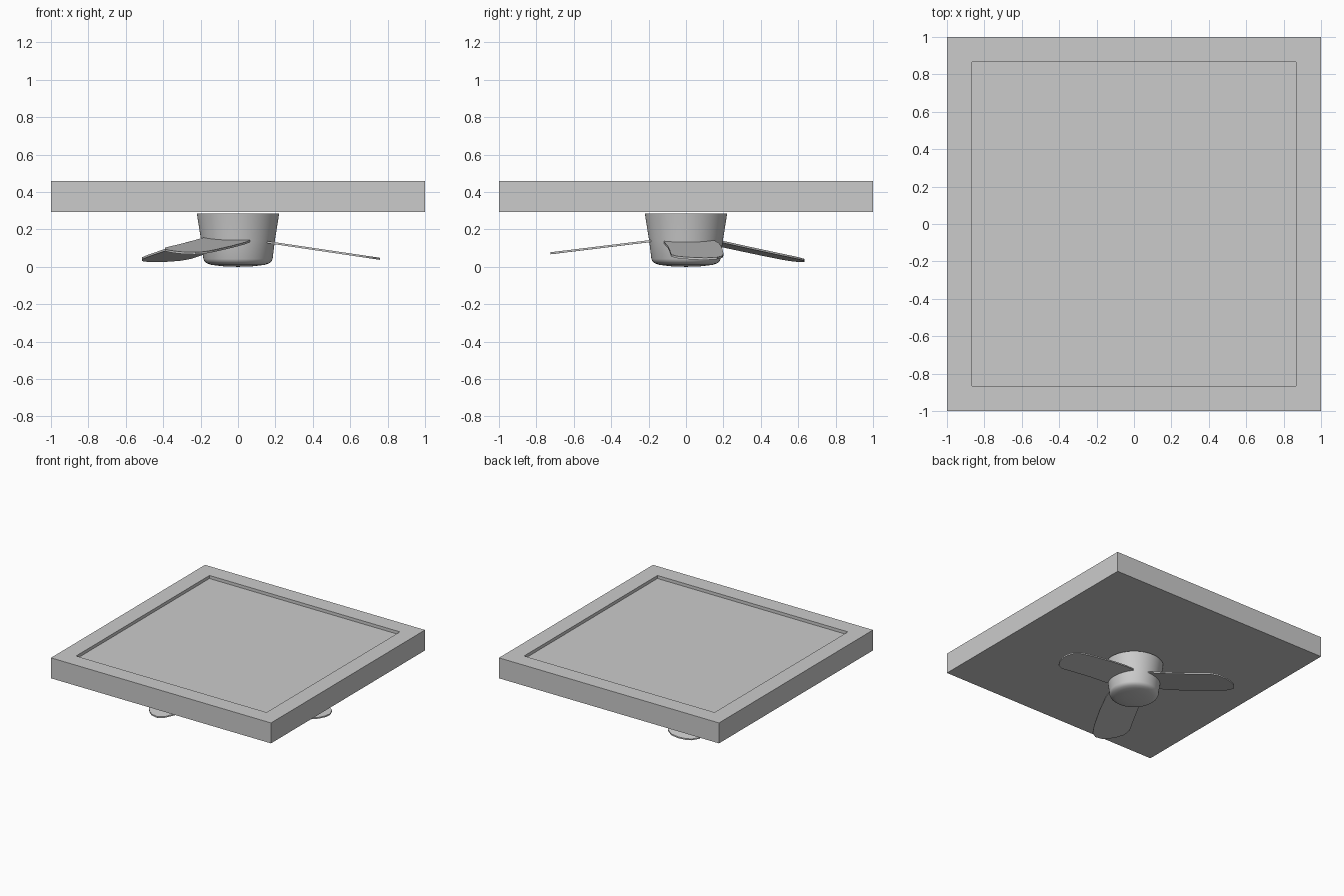
import bpy, bmesh, math
from mathutils import Matrix

if "Cube" in bpy.data.objects:
    bpy.data.objects.remove(bpy.data.objects["Cube"])


def make_object(name, bm, smooth=False):
    bmesh.ops.recalc_face_normals(bm, faces=bm.faces)
    mesh = bpy.data.meshes.new(name)
    bm.to_mesh(mesh)
    bm.free()
    obj = bpy.data.objects.new(name, mesh)
    bpy.context.collection.objects.link(obj)
    if smooth:
        bpy.ops.object.select_all(action='DESELECT')
        obj.select_set(True)
        bpy.context.view_layer.objects.active = obj
        bpy.ops.object.shade_smooth_by_angle(angle=math.radians(35))
    return obj


# Ceiling slab with a shallow square recess in its top
bm = bmesh.new()
bmesh.ops.create_cube(bm, size=1, matrix=Matrix.Translation((0, 0, 0.376)) @ Matrix.Diagonal((2, 2, 0.168, 1)))
bm.normal_update()
top = max(bm.faces, key=lambda f: f.calc_center_median().z)
bmesh.ops.inset_individual(bm, faces=[top], thickness=0.19)
floor = bmesh.ops.extrude_discrete_faces(bm, faces=[top])['faces']
bmesh.ops.translate(bm, verts=floor[0].verts, vec=(0, 0, -0.025))
make_object("ceiling_slab", bm)

# Tapered motor housing with a rounded bottom
profile = [(0, 0.284), (0.22, 0.284), (0.197, 0.14), (0.185, 0.042),
           (0.179, 0.029), (0.165, 0.018), (0.14, 0.010), (0.08, 0.003), (0, 0)]
bm = bmesh.new()
verts = [bm.verts.new((r, 0, z)) for r, z in profile]
edges = [bm.edges.new(pair) for pair in zip(verts, verts[1:])]
bmesh.ops.spin(bm, geom=verts + edges, cent=(0, 0, 0), axis=(0, 0, 1),
               angle=math.tau, steps=64)
bmesh.ops.remove_doubles(bm, verts=bm.verts, dist=0.0005)
make_object("motor_housing", bm, True)

# Drooping paddle blades, each with its own slight slope and pitch
outline = [(0.13, 0.15), (0.22, 0.175), (0.4, 0.193), (0.6, 0.2), (0.69, 0.194),
           (0.74, 0.165), (0.76, 0.11), (0.755, 0.06), (0.735, 0.005), (0.70, -0.048),
           (0.64, -0.08), (0.5, -0.086), (0.35, -0.096), (0.2, -0.115), (0.13, -0.12)]
THICK = 0.011


def blade(name, angle, root_z, slope, pitch):
    bm = bmesh.new()
    lo, hi = [[bm.verts.new((x, y, root_z + slope * (x - 0.15) + pitch * y + dz))
               for x, y in outline] for dz in (-THICK / 2, THICK / 2)]
    bm.faces.new(lo)
    bm.faces.new(hi)
    n = len(outline)
    for i in range(n):
        j = (i + 1) % n
        bm.faces.new((lo[i], lo[j], hi[j], hi[i]))
    bmesh.ops.rotate(bm, verts=bm.verts, cent=(0, 0, 0),
                     matrix=Matrix.Rotation(math.radians(angle), 3, 'Z'))
    make_object(name, bm, True)


blade("blade_right", 0, 0.133, -0.148, 0.0)
blade("blade_back", 120, 0.138, -0.18, 0.025)
blade("blade_front", 240, 0.145, -0.106, -0.06)
